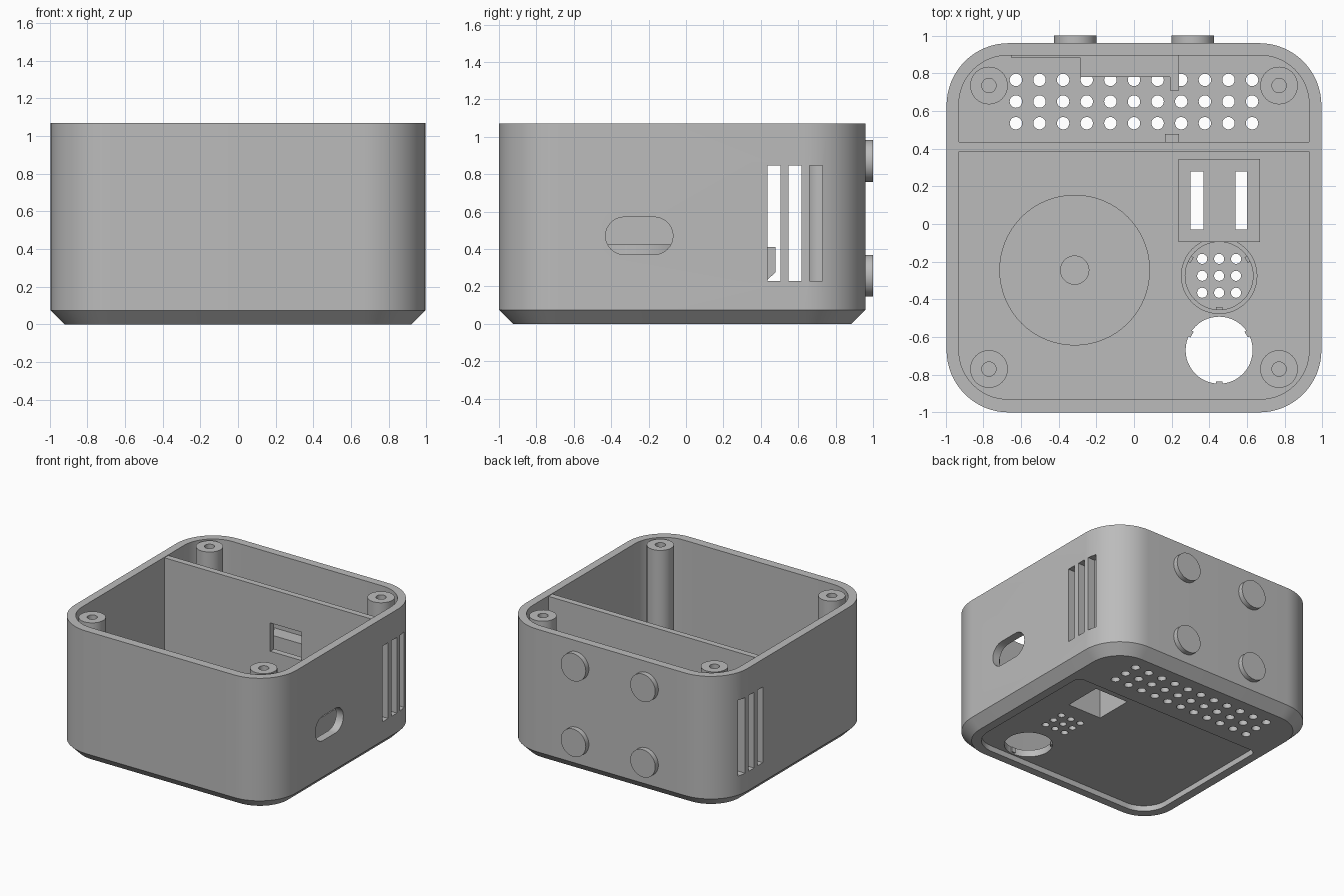
import bpy, bmesh, math
from mathutils import Matrix, Vector

if "Cube" in bpy.data.objects:
    bpy.data.objects.remove(bpy.data.objects["Cube"])

grey = bpy.data.materials.new("plain grey")
grey.use_nodes = True
grey.diffuse_color = (0.5, 0.5, 0.5, 1)
grey.node_tree.nodes["Principled BSDF"].inputs["Base Color"].default_value = (0.5, 0.5, 0.5, 1)

TOP, FLOOR = 1.07, 0.1


def box(bm, x0, x1, y0, y1, z0, z1):
    size = Vector((x1 - x0, y1 - y0, z1 - z0))
    mid = Vector((x0 + x1, y0 + y1, z0 + z1)) / 2
    bmesh.ops.create_cube(bm, size=1, matrix=Matrix.Translation(mid) @ Matrix.Diagonal(size).to_4x4())


def rod(bm, pos, r, depth, rot=None, sides=32):
    m = Matrix.Translation(pos) @ (rot or Matrix())
    bmesh.ops.create_cone(bm, cap_ends=True, segments=sides, radius1=r, radius2=r, depth=depth, matrix=m)


def rounded(x0, x1, y0, y1, r_front, r_back, steps=16):
    """Counter-clockwise rounded rectangle outline."""
    pts = []
    corners = [(x1, y1, r_back, -1, -1), (x0, y1, r_back, 1, -1),
               (x0, y0, r_front, 1, 1), (x1, y0, r_front, -1, 1)]
    for i, (x, y, r, sx, sy) in enumerate(corners):
        for k in range(steps + 1):
            a = math.pi / 2 * (i + k / steps)
            pts.append((x + sx * r + r * math.cos(a), y + sy * r + r * math.sin(a)))
    return pts


def loft(bm, layers):
    """Join (outline, height) layers into a closed solid."""
    rings = [[bm.verts.new((x, y, z)) for x, y in pts] for pts, z in layers]
    for a, b in zip(rings, rings[1:]):
        n = len(a)
        for i in range(n):
            j = (i + 1) % n
            bm.faces.new((a[i], a[j], b[j], b[i]))
    bm.faces.new(rings[0][::-1])
    bm.faces.new(rings[-1])


def lathe(bm, x, y, profile, steps=48):
    verts = [bm.verts.new((x + r, y, z)) for r, z in profile]
    edges = [bm.edges.new(p) for p in zip(verts, verts[1:])]
    bmesh.ops.spin(bm, geom=verts + edges, cent=(x, y, 0), axis=(0, 0, 1),
                   angle=2 * math.pi, steps=steps, use_duplicate=False)
    bmesh.ops.remove_doubles(bm, verts=bm.verts, dist=0.0001)


def make(name, bm):
    bmesh.ops.recalc_face_normals(bm, faces=bm.faces)
    mesh = bpy.data.meshes.new(name)
    bm.to_mesh(mesh)
    bm.free()
    mesh.materials.append(grey)
    ob = bpy.data.objects.new(name, mesh)
    bpy.context.collection.objects.link(ob)
    return ob


def cut(ob, *cutters):
    for c in cutters:
        mod = ob.modifiers.new("cut", 'BOOLEAN')
        mod.operation, mod.solver, mod.object = 'DIFFERENCE', 'EXACT', c
    dg = bpy.context.evaluated_depsgraph_get()
    mesh = bpy.data.meshes.new_from_object(ob.evaluated_get(dg))
    ob.modifiers.clear()
    ob.data = mesh
    for c in cutters:
        bpy.data.objects.remove(c)


# Outer shell with chamfered base
bm = bmesh.new()
outer = rounded(-0.995, 0.995, -1, 0.96, 0.33, 0.33)
base = rounded(-0.92, 0.92, -0.925, 0.885, 0.255, 0.255)
loft(bm, [(base, 0), (outer, 0.075), (outer, TOP)])
case = make("case_shell", bm)

# Interior cavity and underside recess
bm = bmesh.new()
inner = rounded(-0.93, 0.93, -0.93, 0.895, 0.26, 0.26)
loft(bm, [(inner, FLOOR), (inner, 1.3)])
cavity = make("cavity_cutter", bm)
bm = bmesh.new()
plate = rounded(-0.85, 0.85, -0.86, 0.38, 0.2, 0.05)
loft(bm, [(plate, -0.1), (plate, 0.045)])
recess = make("recess_cutter", bm)

# Openings through floor and walls
bm = bmesh.new()
for i in range(11):
    for j in range(3):
        rod(bm, (-0.627 + 0.1254 * i, 0.535 + 0.115 * j, 0), 0.033, 0.4, sides=20)
for i in (-1, 0, 1):
    for j in (-1, 0, 1):
        rod(bm, (0.452 + 0.09 * i, -0.275 + 0.09 * j, 0), 0.027, 0.4, sides=20)
rod(bm, (0.452, -0.67, 0), 0.178, 0.4, sides=48)
box(bm, 0.3, 0.6, -0.03, 0.28, -0.2, 0.2)
for y in (0.435, 0.548, 0.66):
    box(bm, -1.2, 1.2, y, y + 0.07, 0.23, 0.845)
port = rounded(-0.1, 0.1, -0.43, -0.07, 0.1, 0.1)
start = len(bm.verts)
loft(bm, [(port, 0.8), (port, 1.2)])
bm.verts.ensure_lookup_table()
for v in bm.verts[start:]:
    v.co = (v.co.z, v.co.y, 0.47 - v.co.x)
openings = make("openings_cutter", bm)
cut(case, cavity, recess, openings)

# Divider wall with window
bm = bmesh.new()
box(bm, -0.94, 0.94, 0.385, 0.435, FLOOR - 0.01, TOP - 0.005)
divider = make("divider_wall", bm)
bm = bmesh.new()
box(bm, 0.02, 0.3, 0.3, 0.5, 0.56, 0.79)
cut(divider, make("window_cutter", bm))

# Clip on the divider, sloped underneath
bm = bmesh.new()
box(bm, 0.165, 0.24, 0.43, 0.478, 0.23, 0.41)
for v in bm.verts:
    if v.co.y > 0.45 and v.co.z < 0.3:
        v.co.z += 0.045
make("divider_clip", bm)

# Screw posts with blind holes
bm = bmesh.new()
for x in (-0.77, 0.77):
    for y in (-0.77, 0.735):
        lathe(bm, x, y, [(0.1, FLOOR - 0.01), (0.1, TOP - 0.003), (0.038, TOP - 0.003),
                         (0.038, 0.7), (0, 0.7)], 32)
make("screw_posts", bm)

# Round holder with a central bore
bm = bmesh.new()
lathe(bm, -0.315, -0.245, [(0.4, FLOOR), (0.4, 0.425), (0.075, 0.425), (0.075, FLOOR)], 64)
make("round_holder", bm)

# Sensor sleeve and small retaining nibs
bm = bmesh.new()
lathe(bm, 0.452, -0.275, [(0.203, FLOOR - 0.01), (0.203, 0.25), (0.18, 0.25), (0.18, FLOOR - 0.01)])
make("sensor_sleeve", bm)
bm = bmesh.new()
for y, z in ((-0.275, 0.22), (-0.67, 0.075)):
    for deg in (30, 150, 270):
        m = Matrix.Translation((0.452, y, z)) @ Matrix.Rotation(math.radians(deg), 4, 'Z')
        m = m @ Matrix.Translation((0.177, 0, 0)) @ Matrix.Diagonal((0.022, 0.035, 0.04, 1))
        bmesh.ops.create_cube(bm, size=1, matrix=m)
make("retaining_nibs", bm)

# Rectangular module frame with bridging bar
bm = bmesh.new()
for x0, x1 in ((0.235, 0.3), (0.6, 0.67)):
    box(bm, x0, x1, -0.095, 0.345, FLOOR - 0.01, 0.3)
for y0, y1 in ((-0.095, -0.03), (0.28, 0.345)):
    box(bm, 0.3, 0.6, y0, y1, FLOOR - 0.01, 0.3)
box(bm, 0.37, 0.54, -0.03, 0.28, 0.26, 0.3)
make("module_frame", bm)

# Shelf on the inside of the back wall
bm = bmesh.new()
box(bm, -0.285, 0.24, 0.78, 0.9, 0.25, 0.47)
box(bm, -0.65, -0.285, 0.88, 0.9, 0.25, 0.47)
box(bm, 0.19, 0.24, 0.71, 0.78, 0.25, 0.47)
make("back_shelf", bm)

# Round feet on the back
bm = bmesh.new()
for x in (-0.312, 0.312):
    for z in (0.257, 0.87):
        rod(bm, (x, 0.975, z), 0.112, 0.05, Matrix.Rotation(math.pi / 2, 4, 'X'), 48)
make("back_feet", bm)

# Smooth the curved walls, keep edges sharp
bpy.ops.object.select_all(action='DESELECT')
for ob in bpy.context.collection.objects:
    if ob.type == 'MESH':
        ob.select_set(True)
        bpy.context.view_layer.objects.active = ob
bpy.ops.object.shade_smooth_by_angle(angle=math.radians(30))
